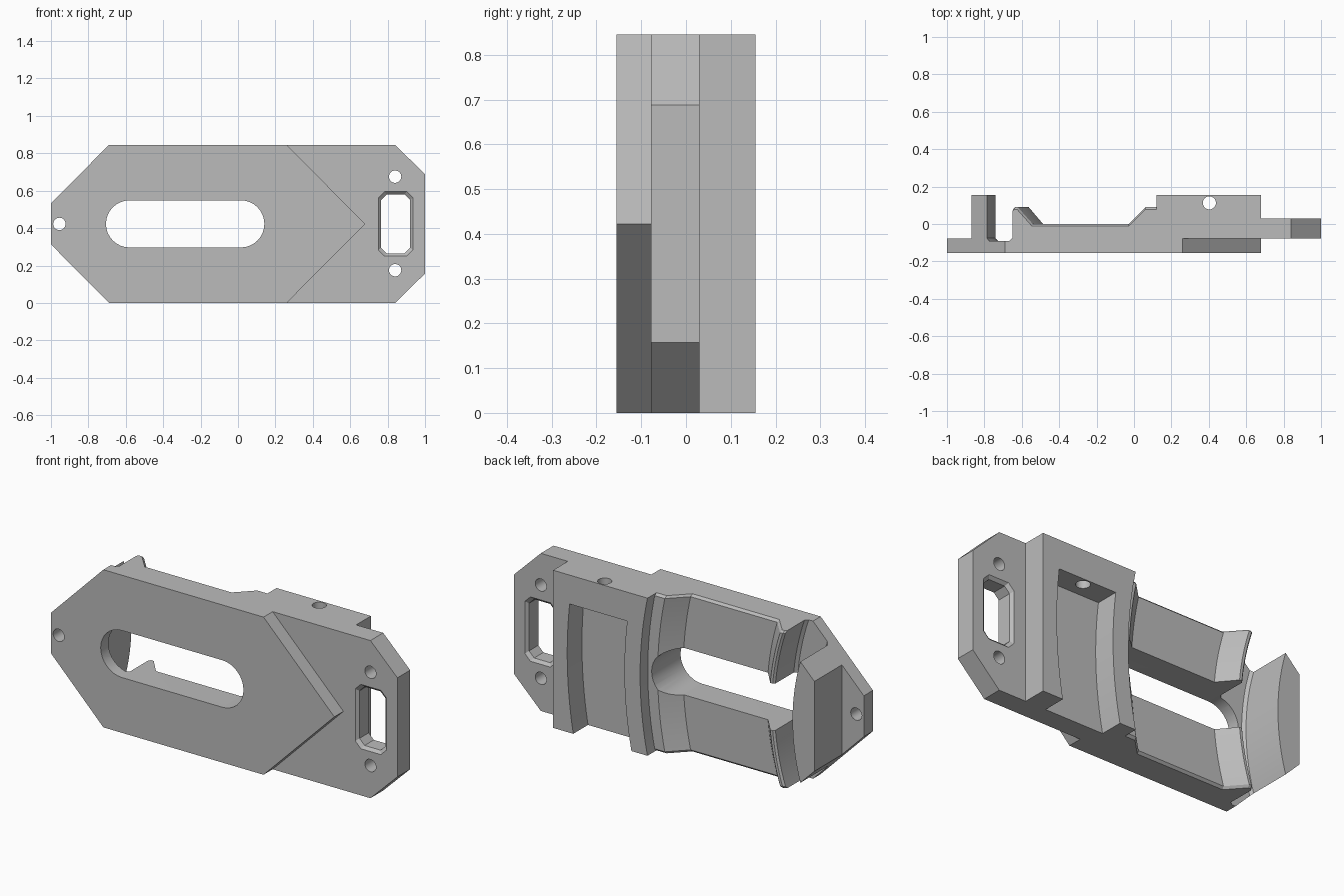
import bpy, bmesh, math
from mathutils import Vector

if "Cube" in bpy.data.objects:
    bpy.data.objects.remove(bpy.data.objects["Cube"], do_unlink=True)

HEIGHT = 0.845
MID = HEIGHT / 2
FRONT, BACK = -0.155, 0.155
ARC_X = -1.9          # shared centre of all curved walls

grey = bpy.data.materials.new("grey")
grey.use_nodes = True
grey.diffuse_color = (0.5, 0.5, 0.5, 1)
grey.node_tree.nodes["Principled BSDF"].inputs["Base Color"].default_value = (0.5, 0.5, 0.5, 1)


def loft(name, rings):
    """Closed solid through rings of equal point count."""
    bm = bmesh.new()
    loops = [[bm.verts.new(p) for p in ring] for ring in rings]
    n = len(loops[0])
    for a, b in zip(loops, loops[1:]):
        for i in range(n):
            j = (i + 1) % n
            bm.faces.new((a[i], a[j], b[j], b[i]))
    bm.faces.new(loops[0][::-1])
    bm.faces.new(loops[-1])
    bmesh.ops.recalc_face_normals(bm, faces=bm.faces)
    mesh = bpy.data.meshes.new(name)
    bm.to_mesh(mesh)
    bm.free()
    obj = bpy.data.objects.new(name, mesh)
    bpy.context.collection.objects.link(obj)
    mesh.materials.append(grey)
    return obj


def prism(name, outline, y0, y1):
    """Outline in x and z, extruded along y."""
    return loft(name, [[(x, y, z) for x, z in outline] for y in (y0, y1)])


def rect(x0, x1, z0, z1, c=0):
    """Rectangle with optional cut corners."""
    if not c:
        return [(x0, z0), (x1, z0), (x1, z1), (x0, z1)]
    return [(x0 + c, z0), (x1 - c, z0), (x1, z0 + c), (x1, z1 - c),
            (x1 - c, z1), (x0 + c, z1), (x0, z1 - c), (x0, z0 + c)]


def circle(x, z, r, n=32):
    return [(x + r * math.cos(2 * math.pi * i / n), z + r * math.sin(2 * math.pi * i / n))
            for i in range(n)]


def arc_x(x, z):
    """Bow a wall given by its x at the top edge."""
    r = math.hypot(x - ARC_X, MID)
    return ARC_X + math.sqrt(r * r - (z - MID) ** 2)


def curved(name, profile, stations):
    """Profile in x and y swept over (z, drop) along the shared arcs."""
    return loft(name, [[(arc_x(x, z), y - (drop if -0.05 < y < 0.14 else 0), z)
                        for x, y in profile] for z, drop in stations])


def cut(obj, cutter):
    mod = obj.modifiers.new("cut", "BOOLEAN")
    mod.operation = "DIFFERENCE"
    mod.solver = "EXACT"
    mod.object = cutter
    bpy.context.view_layer.objects.active = obj
    bpy.ops.object.modifier_apply(modifier=mod.name)
    bpy.data.objects.remove(cutter, do_unlink=True)


# Main body
body = prism("mounting_body", [(-1, 0.313), (-0.69, 0), (0.84, 0), (1, 0.157), (1, 0.688),
                               (0.84, HEIGHT), (-0.69, HEIGHT), (-1, 0.532)], FRONT, BACK)

# Arrow-shaped front plate and the two stepped ends
slope = 0.42 / MID
cut(body, prism("arrow_cut", [(0.26 - 0.1 * slope, -0.1), (1.2, -0.1), (1.2, HEIGHT + 0.1),
                              (0.26 - 0.1 * slope, HEIGHT + 0.1), (0.68, MID)], -0.3, -0.078))
cut(body, prism("wide_end_step", rect(0.68, 1.2, -0.1, 1), 0.03, 0.3))
cut(body, prism("narrow_end_step", rect(-1.2, -0.87, -0.1, 1), -0.078, 0.3))

# Curved channel across the back, with a small bevel at both side edges
rim = 0.012
inner = [(rim + (HEIGHT - 2 * rim) * i / 24, 0) for i in range(25)]
stations = [(-0.02, 0.02 + rim)] + inner + [(HEIGHT + 0.02, 0.02 + rim)]
channel = [(-0.82, 0.3), (-0.82, -0.075), (-0.805, -0.09), (-0.665, -0.09), (-0.65, -0.075),
           (-0.65, 0.08), (-0.64, 0.09), (-0.625, 0.09), (-0.545, 0), (-0.03, 0),
           (0.06, 0.09), (0.12, 0.09), (0.12, 0.3)]
cut(body, curved("channel", channel, stations))

# Pocket in the thick block, open at the bottom
pocket = [(0.215, 0.3), (0.215, 0.03), (0.56, 0.03), (0.56, 0.3)]
cut(body, curved("pocket", pocket, [(-0.03 + 0.72 * i / 20, 0) for i in range(21)]))

# Long rounded slot
slot = []
for cx, start in ((0.015, -90), (-0.58, 90)):
    for i in range(17):
        a = math.radians(start + i * 180 / 16)
        slot.append((cx + 0.126 * math.cos(a), MID + 0.126 * math.sin(a)))
cut(body, prism("slot", slot, -0.3, 0.3))

# Window with bevelled rims
small = rect(0.765, 0.92, 0.265, 0.58, 0.03)
large = rect(0.735, 0.95, 0.235, 0.61, 0.036)
depths = ((-0.093, large), (-0.063, small), (0.015, small), (0.045, large))
cut(body, loft("window", [[(x, y, z) for x, z in ring] for y, ring in depths]))

# Screw holes and the pin hole
for x, z in ((0.84, 0.175), (0.84, 0.675), (-0.955, MID)):
    cut(body, prism("screw_hole", circle(x, z, 0.033), -0.3, 0.3))
cut(body, loft("pin_hole", [[(x, y, z) for x, y in circle(0.403, 0.113, 0.035)]
                            for z in (0.6, 1)]))

bpy.ops.object.select_all(action="DESELECT")
body.select_set(True)
bpy.context.view_layer.objects.active = body
bpy.ops.object.shade_smooth_by_angle(angle=math.radians(25))
